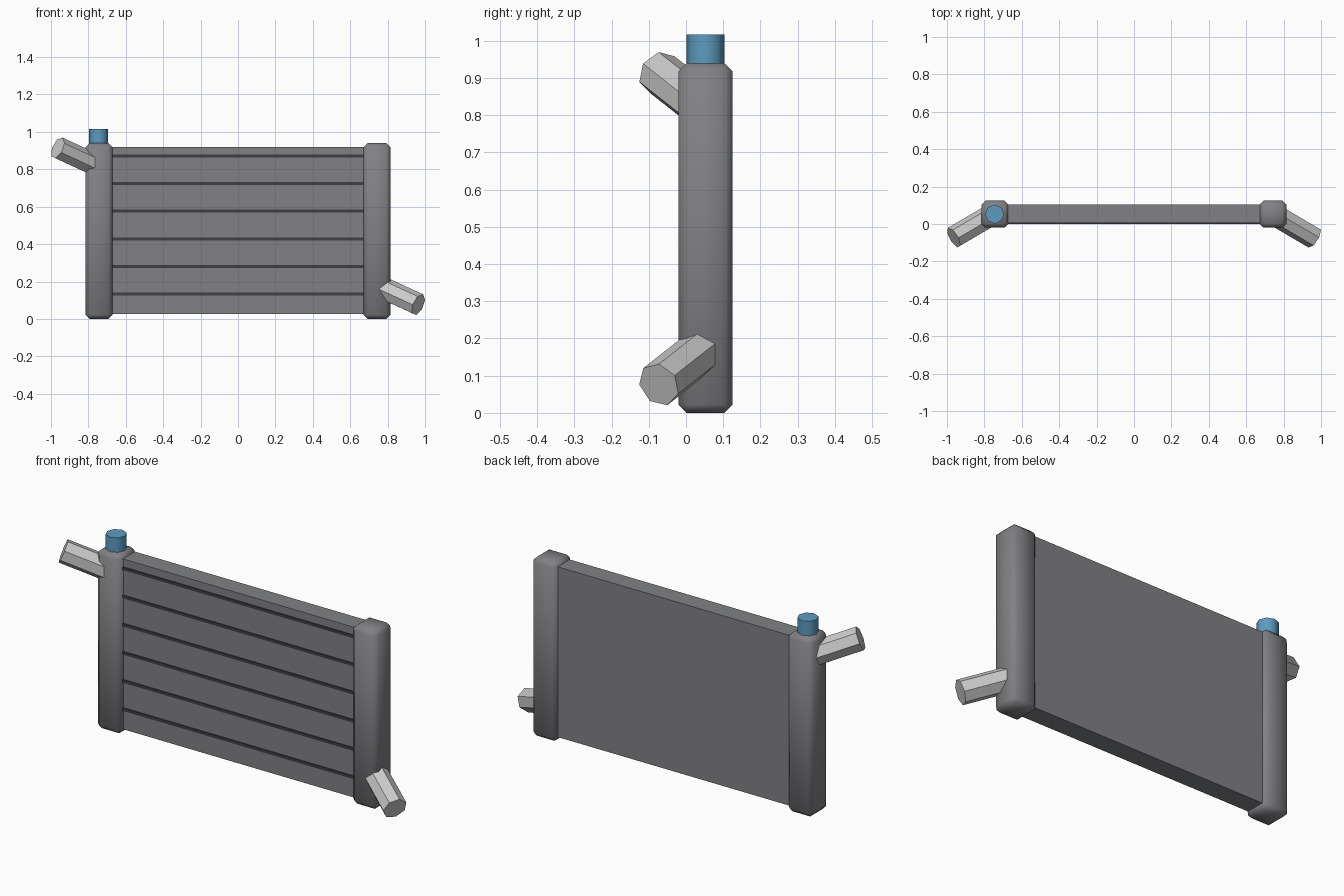
import bpy
import math
from mathutils import Vector, Matrix

cube = bpy.data.objects.get("Cube")
if cube:
    bpy.data.objects.remove(cube, do_unlink=True)


def material(name, color):
    m = bpy.data.materials.new(name)
    m.use_nodes = True
    m.diffuse_color = (*color, 1)
    m.node_tree.nodes["Principled BSDF"].inputs["Base Color"].default_value = (*color, 1)
    return m


GREY = material("metal grey", (0.22, 0.222, 0.235))
DARK = material("dark slot grey", (0.05, 0.05, 0.06))
LIGHT = material("light pipe grey", (0.6, 0.6, 0.6))
BLUE = material("cap blue", (0.11, 0.33, 0.53))


def box(name, center, size, mat):
    bpy.ops.mesh.primitive_cube_add(size=1, location=center)
    ob = bpy.context.object
    ob.name = name
    ob.scale = size
    bpy.ops.object.transform_apply(location=False, rotation=False, scale=True)
    ob.data.materials.append(mat)
    return ob


def pipe(name, end, direction, length, radius):
    """Seven-sided pipe ending at a point, with one corner level with its axis."""
    d = Vector(direction).normalized()
    up = (Vector((0, 0, 1)) - d * d.z).normalized()
    side = d.cross(up)
    bpy.ops.mesh.primitive_cylinder_add(vertices=7, radius=radius, depth=length)
    ob = bpy.context.object
    ob.name = name
    # the primitive's first corner lies on its local +y
    rot = Matrix((side.cross(d) * -1, side, d)).transposed()
    if rot.determinant() < 0:
        rot = Matrix((side.cross(d), side, d)).transposed()
    ob.matrix_world = Matrix.Translation(Vector(end) - d * length / 2) @ rot.to_4x4()
    ob.data.materials.append(LIGHT)


MID_Y = 0.0525

# Core panel between the tanks
box("core", (0, MID_Y + 0.002, 0.473), (1.38, 0.1, 0.895), GREY)

# Dark horizontal slats on the front of the core
for i in range(6):
    box(f"slat_{i + 1}", (0, 0.004, 0.132 + i * 0.148), (1.38, 0.008, 0.016), DARK)

# Side tanks with softened edges
for side, name in ((-1, "right_tank"), (1, "left_tank")):
    tank = box(name, (side * 0.743, MID_Y, 0.47), (0.146, 0.145, 0.94), GREY)
    bevel = tank.modifiers.new("soft edges", "BEVEL")
    bevel.width = 0.022
    bevel.segments = 1
    bpy.ops.object.shade_smooth()

# Filler cap
bpy.ops.mesh.primitive_cylinder_add(vertices=8, radius=0.051, depth=0.09,
                                    location=(-0.745, MID_Y, 0.971))
cap = bpy.context.object
cap.name = "filler_cap"
cap.data.materials.append(BLUE)
bpy.ops.object.shade_smooth_by_angle(angle=math.radians(50))

# Hose pipes: upper one on the right tank, lower one on the left tank
pipe("upper_pipe", (-0.964, -0.073, 0.914), (-0.8, -0.47, 0.37), 0.28, 0.061)
pipe("lower_pipe", (0.964, -0.073, 0.076), (0.8, -0.47, -0.37), 0.28, 0.061)
